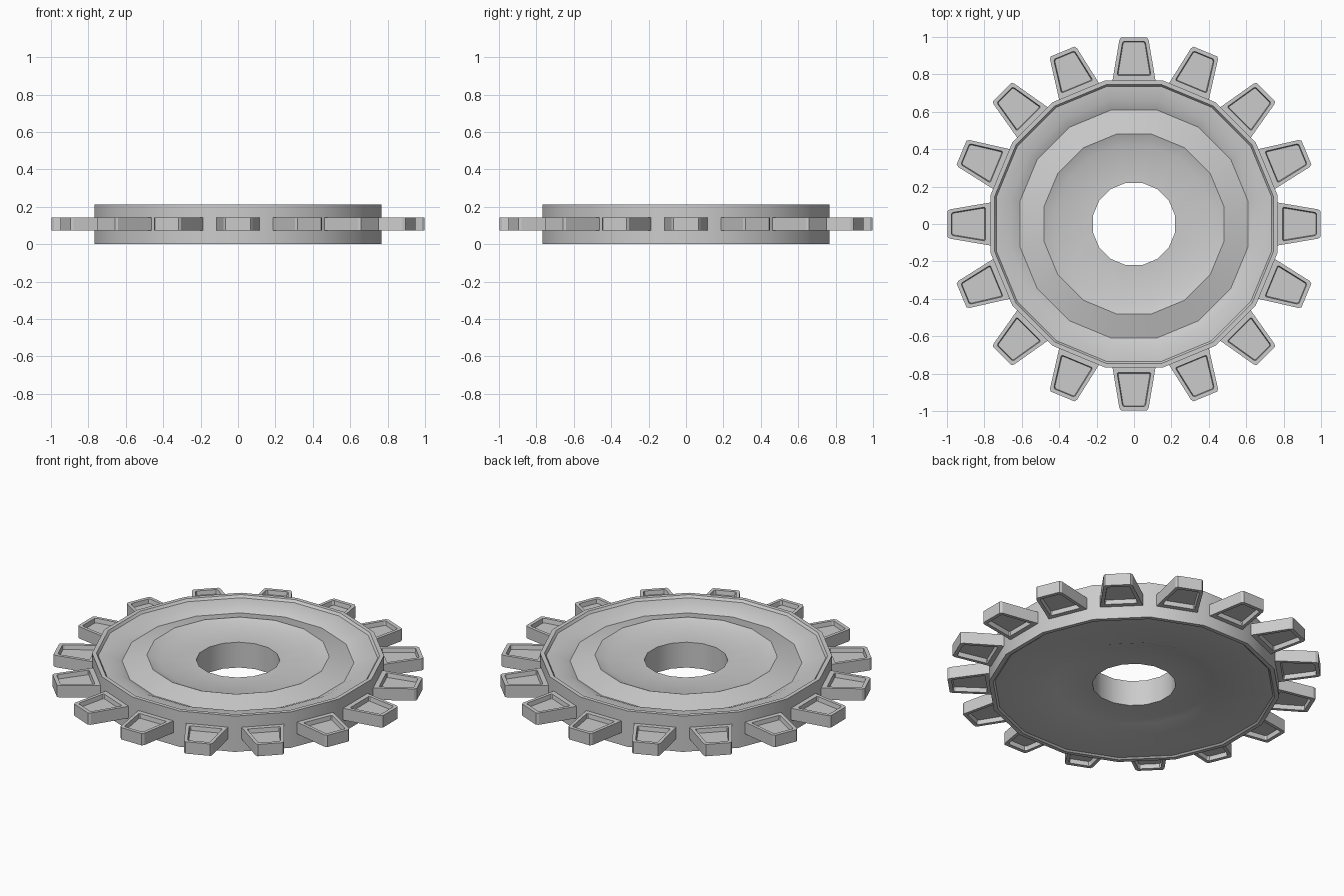
import bpy, bmesh, math
from mathutils import Matrix

if "Cube" in bpy.data.objects:
    bpy.data.objects.remove(bpy.data.objects["Cube"])

SIDES = 16
STEP = 2 * math.pi / SIDES


def finish(bm, name):
    bmesh.ops.recalc_face_normals(bm, faces=bm.faces)
    mesh = bpy.data.meshes.new(name)
    bm.to_mesh(mesh)
    bm.free()
    obj = bpy.data.objects.new(name, mesh)
    bpy.context.collection.objects.link(obj)
    bpy.ops.object.select_all(action='DESELECT')
    obj.select_set(True)
    bpy.context.view_layer.objects.active = obj
    bpy.ops.object.shade_smooth_by_angle(angle=math.radians(25))
    return obj


# Wheel disc: closed profile (radius to flat, height) turned around z
profile = [
    (0.22, 0.18), (0.42, 0.18), (0.48, 0.205), (0.61, 0.168), (0.66, 0.192),
    (0.735, 0.198), (0.745, 0.212), (0.768, 0.212),
    (0.768, 0.0), (0.745, 0.0), (0.735, 0.008), (0.48, 0.008), (0.42, 0.03), (0.22, 0.03),
]
bm = bmesh.new()
rings = []
for i in range(SIDES):
    a = (i + 0.5) * STEP
    k = 1 / math.cos(STEP / 2)
    rings.append([bm.verts.new((r * k * math.cos(a), r * k * math.sin(a), z)) for r, z in profile])
for i in range(SIDES):
    p, q = rings[i], rings[(i + 1) % SIDES]
    for j in range(len(profile)):
        n = (j + 1) % len(profile)
        bm.faces.new((p[j], q[j], q[n], p[n]))
finish(bm, "wheel_disc")


# Tapered teeth with a recessed pocket above and below
def add_tooth(bm, angle):
    rot = Matrix.Rotation(angle, 4, 'Z')
    outer = [(0.75, -0.118), (0.78, -0.113), (0.985, -0.078), (0.998, -0.068),
             (0.998, 0.068), (0.985, 0.078), (0.78, 0.113), (0.75, 0.118)]
    pocket = [(0.795, -0.085), (0.80, -0.09), (0.968, -0.062), (0.977, -0.054),
              (0.977, 0.054), (0.968, 0.062), (0.80, 0.09), (0.795, 0.085)]
    floor = [(0.885 + (x - 0.885) * 0.96, y * 0.94) for x, y in pocket]
    loops = [(floor, 0.098), (pocket, 0.073), (outer, 0.073),
             (outer, 0.143), (pocket, 0.143), (floor, 0.118)]
    vs = [[bm.verts.new(rot @ Matrix.Translation((x, y, z)).to_translation()) for x, y in pts]
          for pts, z in loops]
    for a, b in zip(vs, vs[1:]):
        for j in range(8):
            n = (j + 1) % 8
            bm.faces.new((a[j], a[n], b[n], b[j]))
    bm.faces.new(vs[0])
    bm.faces.new(vs[-1])


bm = bmesh.new()
for i in range(SIDES):
    add_tooth(bm, i * STEP)
finish(bm, "teeth")
